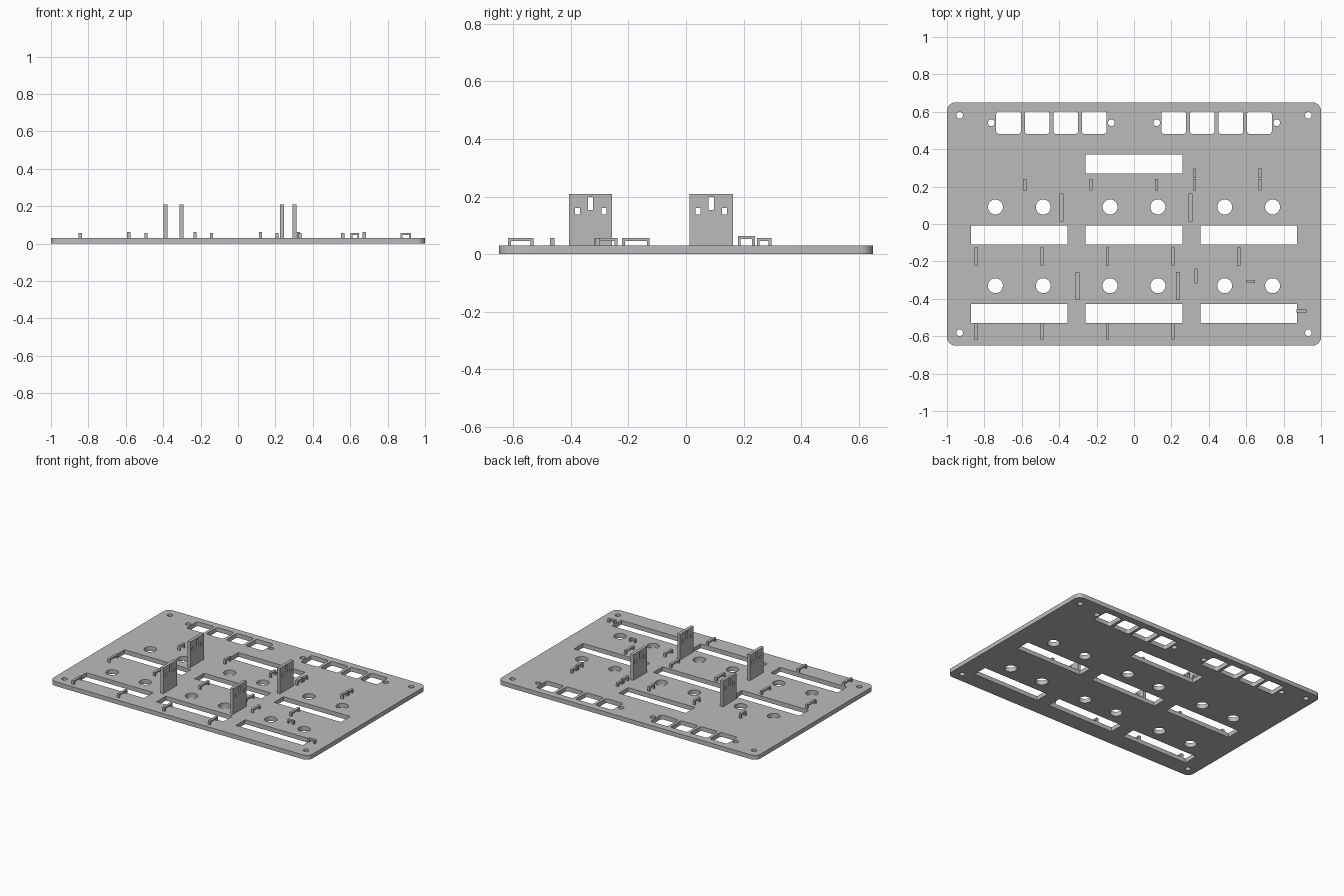
import bpy
from math import pi, sin, cos
from mathutils import Matrix
import bmesh

cube = bpy.data.objects.get("Cube")
if cube:
    bpy.data.objects.remove(cube)

GREY = (0.5, 0.5, 0.5, 1)
grey = bpy.data.materials.new("mid grey")
grey.use_nodes = True
grey.diffuse_color = GREY
grey.node_tree.nodes["Principled BSDF"].inputs["Base Color"].default_value = GREY

PLATE_TOP = 0.03
FLAT = Matrix.Identity(4)
# Profiles drawn upright, running along y or along x
ALONG_Y = Matrix(((0, 0, 1, 0), (1, 0, 0, 0), (0, 1, 0, 0), (0, 0, 0, 1)))
ALONG_X = Matrix(((1, 0, 0, 0), (0, 0, -1, 0), (0, 1, 0, 0), (0, 0, 0, 1)))


def circle(x, y, r, n=32):
    return [(x + r * cos(2 * pi * i / n), y + r * sin(2 * pi * i / n)) for i in range(n)]


def rect(x0, x1, y0, y1, r=0, steps=6):
    if not r:
        return [(x0, y0), (x1, y0), (x1, y1), (x0, y1)]
    centres = [(x1 - r, y1 - r), (x0 + r, y1 - r), (x0 + r, y0 + r), (x1 - r, y0 + r)]
    return [(cx + r * cos(pi / 2 * (k + i / steps)), cy + r * sin(pi / 2 * (k + i / steps)))
            for k, (cx, cy) in enumerate(centres) for i in range(steps + 1)]


def cut_sheet(name, loops, thickness, orient=FLAT, at=(0, 0, 0)):
    """Extrude a flat outline (first loop) with holes (other loops)."""
    curve = bpy.data.curves.new(name + "_outline", "CURVE")
    curve.dimensions = "2D"
    curve.fill_mode = "BOTH"
    curve.extrude = thickness / 2
    for loop in loops:
        spline = curve.splines.new("POLY")
        spline.points.add(len(loop) - 1)
        for point, (x, y) in zip(spline.points, loop):
            point.co = (x, y, 0, 1)
        spline.use_cyclic_u = True
    temp = bpy.data.objects.new(name + "_outline", curve)
    bpy.context.collection.objects.link(temp)
    graph = bpy.context.evaluated_depsgraph_get()
    mesh = bpy.data.meshes.new_from_object(temp.evaluated_get(graph))
    bpy.data.objects.remove(temp)
    bm = bmesh.new()
    bm.from_mesh(mesh)
    bmesh.ops.remove_doubles(bm, verts=bm.verts, dist=1e-5)
    bmesh.ops.transform(bm, matrix=Matrix.Translation(at) @ orient, verts=bm.verts)
    bmesh.ops.recalc_face_normals(bm, faces=bm.faces)
    bm.to_mesh(mesh)
    bm.free()
    mesh.materials.clear()
    mesh.materials.append(grey)
    obj = bpy.data.objects.new(name, mesh)
    bpy.context.collection.objects.link(obj)
    bpy.ops.object.select_all(action="DESELECT")
    obj.select_set(True)
    bpy.context.view_layer.objects.active = obj
    bpy.ops.object.shade_smooth_by_angle(angle=pi / 6)
    return obj


# Base plate with all its openings
loops = [rect(-1, 1, -0.65, 0.65, 0.045)]
for side in (-1, 1):
    for y in (-0.581, 0.581):
        loops.append(circle(side * 0.932, y, 0.018))
    for x in (0.121, 0.763):
        loops.append(circle(side * x, 0.541, 0.018))
    for i in range(4):
        x = side * (0.213 + 0.1525 * i)
        loops.append(rect(x - 0.066, x + 0.066, 0.482, 0.602, 0.014))
    for x in (0.128, 0.485, 0.741):
        for y in (0.091, -0.33):
            loops.append(circle(side * x, y, 0.04))
slots = [(0, 0.27)] + [(x, y) for x in (-0.613, 0, 0.613) for y in (-0.53, -0.109)]
for x, y in slots:
    loops.append(rect(x - 0.258, x + 0.258, y, y + 0.102))
cut_sheet("base_plate", loops, PLATE_TOP, at=(0, 0, PLATE_TOP / 2))

# Upright brackets, each with a centre slot and two square holes
for i, (x, y) in enumerate([(-0.388, 0.088), (0.303, 0.088), (-0.303, -0.3315), (0.236, -0.3315)]):
    loops = [rect(-0.075, 0.075, PLATE_TOP - 0.002, 0.209), rect(-0.009, 0.009, 0.153, 0.198)]
    for hx in (-0.046, 0.046):
        loops.append(rect(hx - 0.009, hx + 0.009, 0.138, 0.16))
    cut_sheet(f"upright_bracket_{i + 1}", loops, 0.022, ALONG_Y, (x, y, 0))


# Cable loops: small staple-shaped bridges
def cable_loop(name, centre, length, top, orient):
    h, low, t = length / 2, PLATE_TOP - 0.002, 0.01
    outline = [(-h, low), (-h, top), (h, top), (h, low), (h - t, low),
               (h - t, top - t), (t - h, top - t), (t - h, low)]
    cut_sheet(name, [outline], 0.017, orient, (*centre, 0))


columns = (-0.843, -0.492, -0.142, 0.209, 0.56)
rows = [
    ("rear", (-0.584, -0.23, 0.121, 0.324, 0.675), 0.18, 0.24, 0.062),
    ("rear_outer", (0.324, 0.675), 0.246, 0.297, 0.056),
    ("middle", columns, -0.222, -0.126, 0.056),
    ("front", columns[:4], -0.618, -0.53, 0.056),
    ("single", (0.332,), -0.318, -0.238, 0.056),
]
for label, xs, y0, y1, top in rows:
    for i, x in enumerate(xs):
        cable_loop(f"{label}_cable_loop_{i + 1}", (x, (y0 + y1) / 2), y1 - y0, top, ALONG_Y)
for i, (x, y, length) in enumerate([(0.625, -0.307, 0.046), (0.897, -0.465, 0.054)]):
    cable_loop(f"cross_cable_loop_{i + 1}", (x, y), length, 0.056, ALONG_X)
